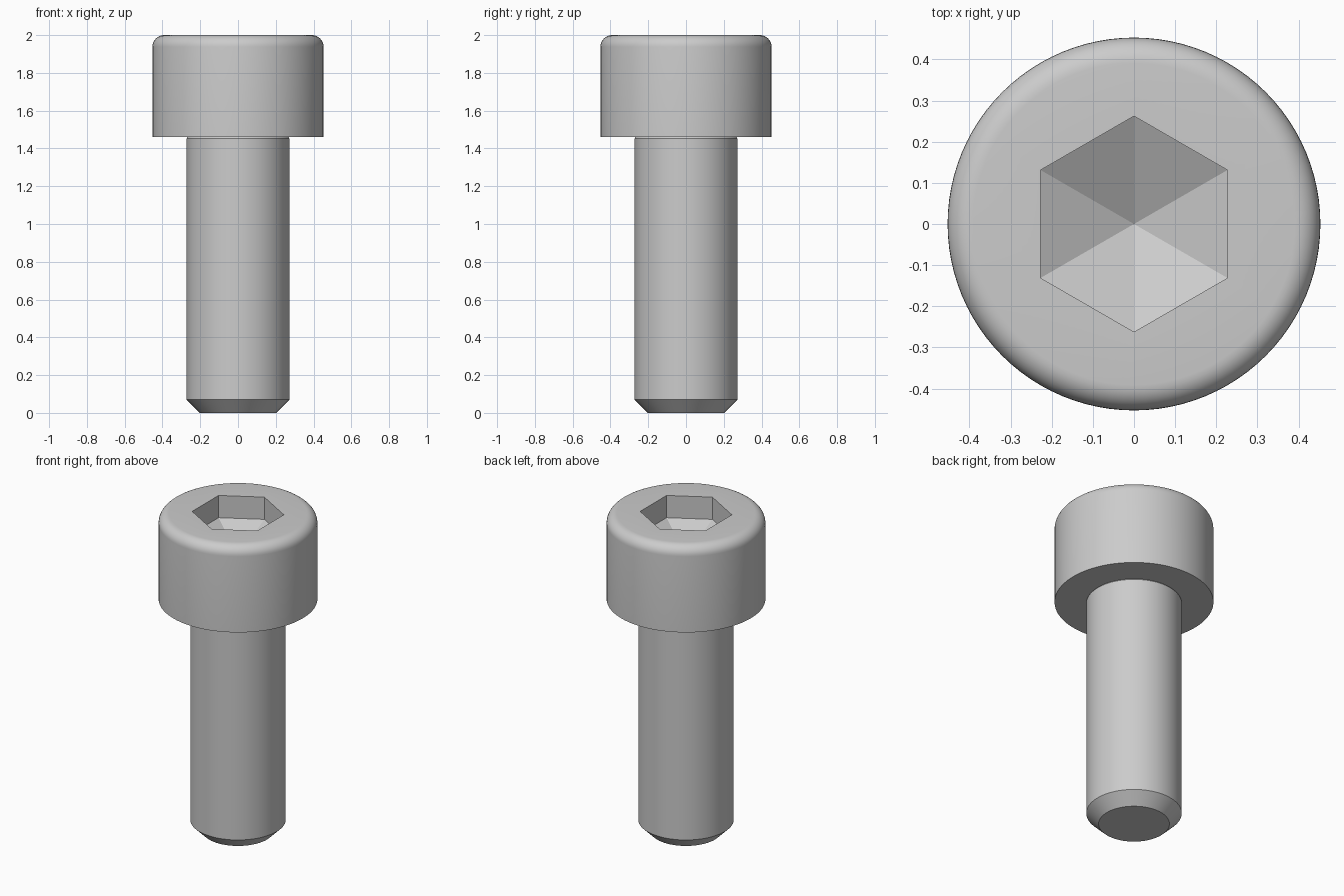
import bpy, bmesh, math

if "Cube" in bpy.data.objects:
    bpy.data.objects.remove(bpy.data.objects["Cube"], do_unlink=True)

SEGMENTS = 96          # divisible by six so the hexagon corners are exact
HEAD_R, SHAFT_R = 0.453, 0.272
HEAD_Z, TOP_Z, FILLET = 1.46, 2.0, 0.062
SOCKET_APOTHEM, SOCKET_DEPTH = 0.227, 0.14

# Steel material
steel = bpy.data.materials.new("steel_grey")
steel.use_nodes = True
colour = (0.6, 0.6, 0.6, 1)
steel.diffuse_color = colour
steel.node_tree.nodes["Principled BSDF"].inputs["Base Color"].default_value = colour


def round_ring(radius):
    return lambda angle: radius


def hex_ring(apothem):
    # Hexagon with flat sides facing +x and -x
    sixth = math.pi / 3
    return lambda angle: apothem / math.cos((angle + sixth / 2) % sixth - sixth / 2)


# Shaft with chamfered tip, then the underside of the head
rings = [(round_ring(r), z) for r, z in (
    (0.202, 0), (SHAFT_R, 0.07), (SHAFT_R, 1.453), (0.266, HEAD_Z), (HEAD_R, HEAD_Z))]

# Rounded upper rim of the head
for i in range(9):
    a = math.pi / 2 * i / 8
    rings.append((round_ring(HEAD_R - FILLET + FILLET * math.cos(a)),
                  TOP_Z - FILLET + FILLET * math.sin(a)))

# Hexagonal socket walls
floor_z = TOP_Z - SOCKET_DEPTH
rings += [(hex_ring(SOCKET_APOTHEM), TOP_Z), (hex_ring(SOCKET_APOTHEM), floor_z)]

bm = bmesh.new()
loops = []
for radius, z in rings:
    loop = []
    for i in range(SEGMENTS):
        a = math.tau * (i + 0.0) / SEGMENTS
        r = radius(a)
        loop.append(bm.verts.new((r * math.cos(a), r * math.sin(a), z)))
    loops.append(loop)

# Skin the rings, cap the tip and sink the socket floor to a point
for low, high in zip(loops, loops[1:]):
    for i in range(SEGMENTS):
        j = (i + 1) % SEGMENTS
        bm.faces.new((low[i], low[j], high[j], high[i]))
bm.faces.new(loops[0][::-1])
apex = bm.verts.new((0, 0, floor_z - SOCKET_APOTHEM * math.tan(math.radians(30))))
for i in range(SEGMENTS):
    bm.faces.new((loops[-1][i], loops[-1][(i + 1) % SEGMENTS], apex))

bmesh.ops.recalc_face_normals(bm, faces=bm.faces)
mesh = bpy.data.meshes.new("socket_head_bolt")
bm.to_mesh(mesh)
bm.free()
mesh.materials.append(steel)
bolt = bpy.data.objects.new("socket_head_bolt", mesh)
bpy.context.collection.objects.link(bolt)

# Smooth the round surfaces, keep rims and socket edges crisp
bpy.ops.object.select_all(action="DESELECT")
bolt.select_set(True)
bpy.context.view_layer.objects.active = bolt
bpy.ops.object.shade_smooth_by_angle(angle=math.radians(24))
